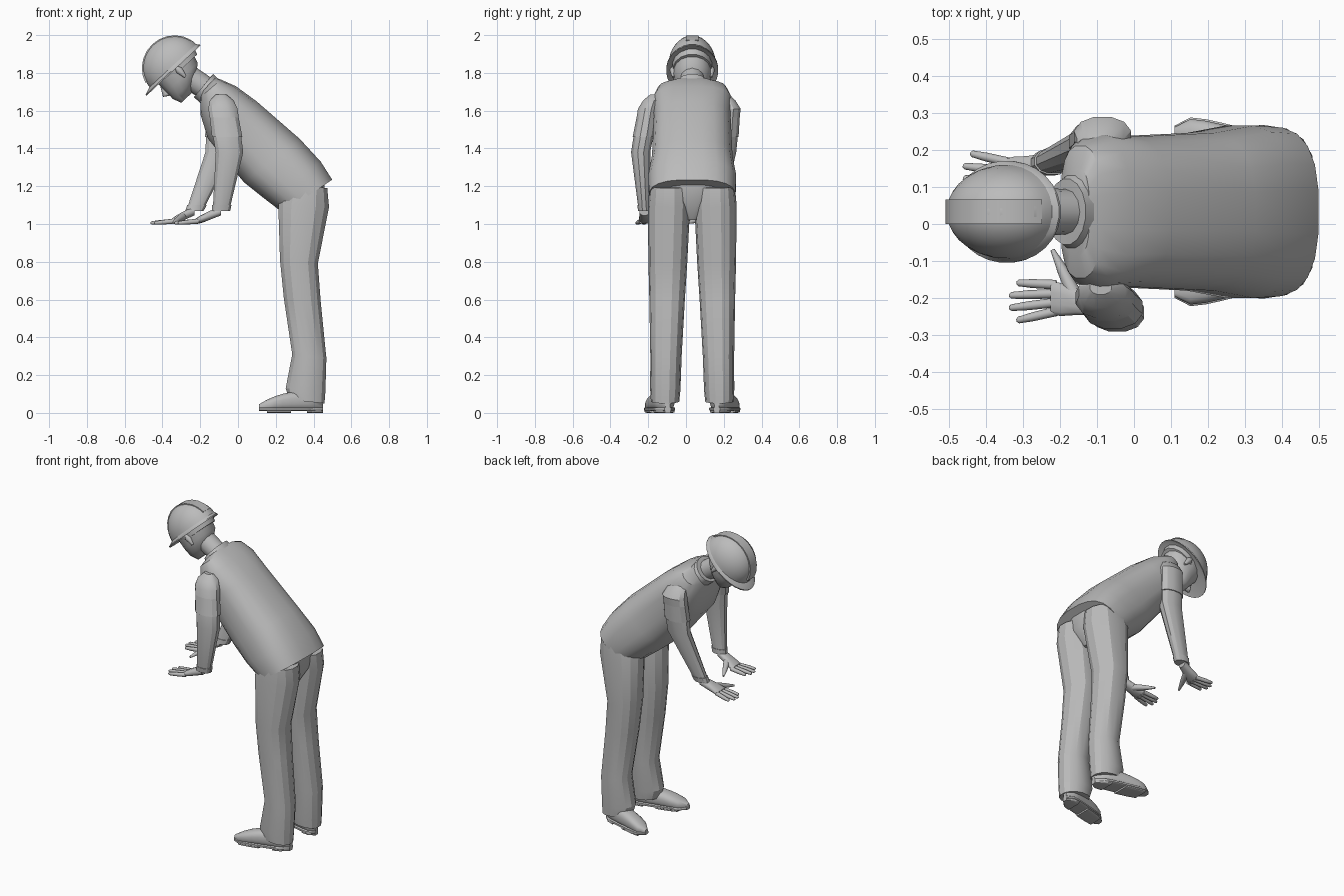
import bpy, bmesh, math
from mathutils import Vector

if "Cube" in bpy.data.objects:
    bpy.data.objects.remove(bpy.data.objects["Cube"], do_unlink=True)

COLOUR = (0.5, 0.5, 0.5, 1)
grey = bpy.data.materials.new("plain grey")
grey.use_nodes = True
grey.diffuse_color = COLOUR
grey.node_tree.nodes["Principled BSDF"].inputs["Base Color"].default_value = COLOUR


def skin(name, rings, angle):
    """Bridge equal-length rings of points into one closed skin."""
    bm = bmesh.new()
    loops = [[bm.verts.new(point) for point in ring] for ring in rings]
    for lower, upper in zip(loops, loops[1:]):
        for i in range(len(lower)):
            bm.faces.new((lower[i - 1], lower[i], upper[i], upper[i - 1]))
    bm.faces.new(loops[0])
    bm.faces.new(loops[-1])
    bmesh.ops.recalc_face_normals(bm, faces=bm.faces)
    mesh = bpy.data.meshes.new(name)
    bm.to_mesh(mesh)
    bm.free()
    mesh.materials.append(grey)
    part = bpy.data.objects.new(name, mesh)
    bpy.context.collection.objects.link(part)
    bpy.ops.object.select_all(action="DESELECT")
    part.select_set(True)
    bpy.context.view_layer.objects.active = part
    bpy.ops.object.shade_smooth_by_angle(angle=math.radians(angle))


def loft(name, sections, sides=16, power=0.8, angle=35):
    """Each section is a front point, a back point and a half width across them."""
    rings = []
    for front, back, width in sections:
        ring = []
        for i in range(sides):
            turn = math.tau * (i + 0.5) / sides
            along, across = (math.copysign(abs(v) ** power, v) for v in (math.cos(turn), math.sin(turn)))
            ring.append((front + back) / 2 + (back - front) / 2 * along + SIDE * width * across)
        rings.append(ring)
    skin(name, rings, angle)


def tube(name, path, radii, sides=12):
    """Round tapering form along a path of vectors."""
    rings = []
    for i, (point, radius) in enumerate(zip(path, radii)):
        heading = path[min(i + 1, len(path) - 1)] - path[max(i - 1, 0)]
        frame = heading.to_track_quat("Z", "Y")
        turns = [math.tau * k / sides for k in range(sides)]
        rings.append([point + frame @ Vector((math.cos(t), math.sin(t), 0)) * radius for t in turns])
    skin(name, rings, angle=50)


# The body's middle plane, and a tilted head frame: back of head, side, crown
MID = 0.033
SIDE = Vector((0, 1, 0))
HEAD = Vector((-0.34, MID, 1.83))
BACK = Vector((0.73, 0, 0.68))
CROWN = Vector((-0.68, 0, 0.73))


def middle(x, z):
    return Vector((x, MID, z))


def on_head(back, side, crown):
    return HEAD + BACK * back + SIDE * side + CROWN * crown


def head_loft(name, levels, **options):
    loft(name, [(on_head(front, 0, crown), on_head(back, 0, crown), width)
                for front, back, crown, width in levels], **options)


# Vest from hem to neckline
loft("vest", [
    (middle(0.235, 1.06), middle(0.5, 1.235), 0.23),
    (middle(0.13, 1.14), middle(0.44, 1.33), 0.235),
    (middle(0.03, 1.22), middle(0.33, 1.45), 0.215),
    (middle(-0.16, 1.45), middle(0.1, 1.65), 0.205),
    (middle(-0.2, 1.58), middle(-0.01, 1.73), 0.21),
    (middle(-0.2, 1.67), middle(-0.09, 1.765), 0.18),
    (middle(-0.19, 1.7), middle(-0.12, 1.775), 0.12)], sides=20, power=0.75, angle=28)

# Shirt collar and neck
loft("collar", [
    (middle(-0.2, 1.64), middle(-0.09, 1.755), 0.12),
    (middle(-0.235, 1.67), middle(-0.13, 1.795), 0.09),
    (middle(-0.225, 1.68), middle(-0.14, 1.785), 0.075)], power=1)
tube("neck", [middle(-0.14, 1.7), middle(-0.28, 1.79)], (0.06, 0.065))

# Head, nose and ears
head_loft("head", [
    (-0.125, 0.14, 0.03, 0.1), (-0.12, 0.11, -0.07, 0.1),
    (-0.12, 0.05, -0.12, 0.075), (-0.1, -0.02, -0.165, 0.035)], power=0.95, angle=50)
tube("nose", [on_head(-0.115, 0, -0.03), on_head(-0.132, 0, -0.075), on_head(-0.11, 0, -0.09)],
     (0.008, 0.017, 0.01))
for side, word in ((1, "left"), (-1, "right")):
    tube(word + "_ear", [on_head(0.01, side * 0.1, drop) for drop in (-0.08, -0.03, -0.01)], (0.007, 0.02, 0.01))

# Hard hat: domed shell, flared brim, crown ridge and inner band
dome = [math.radians(a) for a in range(0, 89, 11)]
head_loft("helmet_shell", [
    (-0.168 * math.cos(a), 0.172 * math.cos(a), 0.166 * math.sin(a), 0.128 * math.cos(a)) for a in dome],
    sides=28, power=1, angle=40)
head_loft("helmet_brim", [
    (-0.17, 0.17, 0.01, 0.127), (-0.21, 0.184, -0.005, 0.138),
    (-0.21, 0.184, -0.012, 0.138), (-0.16, 0.16, -0.005, 0.12)], sides=28, power=1)
head_loft("helmet_band", [(-0.12, 0.15, 0, 0.108), (-0.11, 0.14, -0.035, 0.104)], power=1)
ridge = []
for degrees in range(15, 166, 15):
    a = math.radians(degrees)
    top = BACK * math.cos(a) * 0.172 + CROWN * math.sin(a) * 0.167
    ridge.append([HEAD + top * reach + SIDE * edge
                  for reach, edge in ((0.93, -MID), (1, -MID), (1, MID), (0.93, MID))])
skin("helmet_ridge", ridge, angle=35)


# Trousers: seat and two legs, each with a splayed shoe
def shoe_slices(spread, slim, base, ceiling):
    slices = []
    for k in range(9):
        t = k / 8
        x = 0.45 - 0.34 * t
        y = MID + spread * (0.13 + 0.085 * t)
        width = slim + 0.04 * math.sqrt(1 - abs(2 * t - 1) ** 4)
        height = min(ceiling, 0.12 - 0.075 * t ** 3)
        slices.append((Vector((x, y, base)), Vector((x, y, height)), width))
    return slices


loft("trouser_seat", [(middle(0.3, 1.02), middle(0.4, 1.02), 0.03), (middle(0.23, 1.12), middle(0.46, 1.12), 0.12),
                      (middle(0.27, 1.2), middle(0.46, 1.22), 0.18)])
for side, word in ((1, "left"), (-1, "right")):
    leg = []
    for front, back, height, width in (
            (0.25, 0.475, 1.2, 0.105), (0.21, 0.485, 1.1, 0.112), (0.22, 0.425, 0.8, 0.103),
            (0.24, 0.44, 0.6, 0.094), (0.285, 0.47, 0.3, 0.083), (0.25, 0.465, 0.12, 0.08), (0.27, 0.46, 0.06, 0.075)):
        y = MID + side * (0.145 - 0.02 * height)
        leg.append((Vector((front, y, height + 0.01)), Vector((back, y, height - 0.01)), width))
    loft(word + "_trouser_leg", leg, sides=14, power=0.9, angle=24)
    loft(word + "_shoe", shoe_slices(side, 0.014, 0.01, 1), power=0.75, angle=45)
    loft(word + "_sole", shoe_slices(side, 0.018, 0.01, 0.03), power=0.4)
    loft(word + "_heel", shoe_slices(side, 0.015, 0, 0.02)[:3], power=0.4)
    loft(word + "_tread", shoe_slices(side, 0.015, 0, 0.02)[4:-1], power=0.4)


# Shirt sleeves with a folded edge and a cuff, then the hands
def limb(name, stations):
    loft(name, [(spot - Vector((r, 0, 0)), spot + Vector((r, 0, 0)), r * 0.7) for spot, r in stations],
         sides=12, power=0.9, angle=28)


def arm(word, side, shoulder, elbow, wrist):
    top = shoulder + Vector((-0.01, -side * 0.03, 0.075))
    limb(word + "_sleeve", [(top, 0.03), (shoulder.lerp(top, 0.6), 0.065), (shoulder, 0.08),
                            (elbow, 0.075), (wrist, 0.045)])
    limb(word + "_sleeve_fold", [(shoulder.lerp(elbow, 0.1), 0.078), (shoulder.lerp(elbow, 0.65), 0.083),
                                 (shoulder.lerp(elbow, 0.66), 0.07)])
    limb(word + "_cuff", [(elbow.lerp(wrist, 0.9), 0.053), (wrist, 0.05)])


def hand(word, side, wrist, knuckles):
    palm = []
    for t, thick, width in ((0, 0.025, 0.028), (0.5, 0.024, 0.037), (0.8, 0.02, 0.046), (1, 0.014, 0.046)):
        spot = wrist.lerp(knuckles, t)
        palm.append((spot - Vector((0, 0, thick)), spot + Vector((0, 0, thick)), width))
    loft(word + "_palm", palm, sides=12, angle=50)
    for k in range(4):
        fan = side * (k - 1.5)
        root = knuckles + Vector((0.015, fan * 0.024, 0))
        tip = knuckles + Vector((fan * fan * 0.01 - 0.115, fan * 0.034 + side * 0.01, -0.01))
        tube(f"{word}_finger_{k + 1}", [root, root.lerp(tip, 0.6), root.lerp(tip, 0.95), tip],
             (0.013, 0.012, 0.009, 0.004))
    root = wrist.lerp(knuckles, 0.45)
    tip = knuckles + Vector((0.005, -side * 0.13, -0.01))
    tube(word + "_thumb", [root, root.lerp(tip, 0.6), tip], (0.022, 0.015, 0.006))


for word, side, shoulder, elbow, wrist, knuckles in (
        ("right", -1, (-0.08, -0.2, 1.61), (-0.045, -0.24, 1.38), (-0.09, -0.22, 1.07), (-0.225, -0.2, 1.015)),
        ("left", 1, (-0.085, 0.235, 1.61), (-0.1, 0.215, 1.38), (-0.23, 0.165, 1.07), (-0.35, 0.13, 1.015))):
    arm(word, side, Vector(shoulder), Vector(elbow), Vector(wrist))
    hand(word, side, Vector(wrist), Vector(knuckles))
